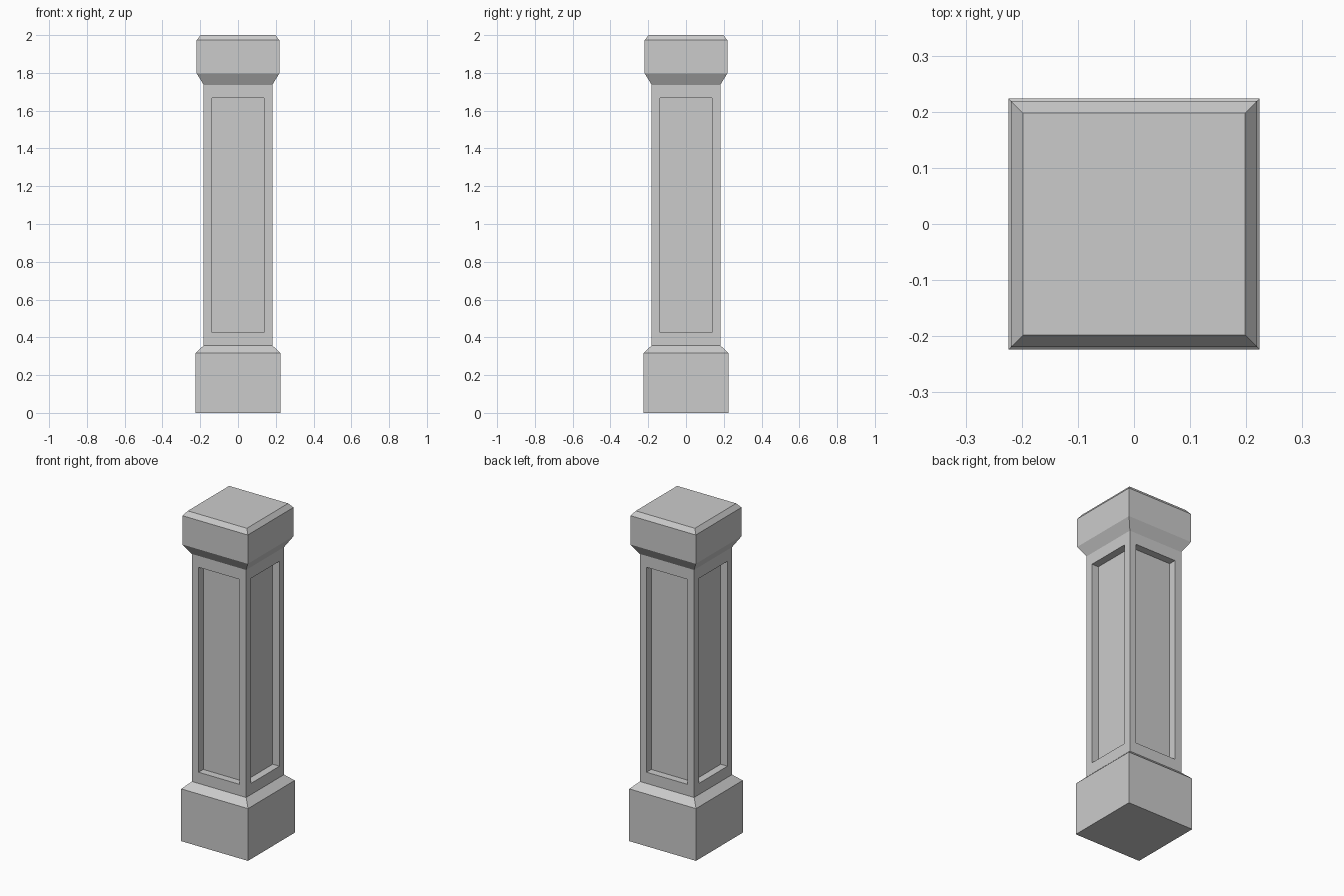
import bpy, bmesh

if "Cube" in bpy.data.objects:
    bpy.data.objects.remove(bpy.data.objects["Cube"])


def square_loft(name, profile, cap_bottom=False, cap_top=False, panel=None):
    """Stack square rings given as (half width, z); optionally sink a panel in each side."""
    bm = bmesh.new()
    rings = [[bm.verts.new((sx * h, sy * h, z))
              for sx, sy in ((-1, -1), (1, -1), (1, 1), (-1, 1))]
             for h, z in profile]
    sides = []
    for low, high in zip(rings, rings[1:]):
        for i in range(4):
            j = (i + 1) % 4
            sides.append(bm.faces.new((low[i], low[j], high[j], high[i])))
    if cap_bottom:
        bm.faces.new(rings[0][::-1])
    if cap_top:
        bm.faces.new(rings[-1])

    # Recessed panel: inset the side, set its height, then push it straight in
    if panel:
        margin, z_low, z_high, depth = panel
        bm.normal_update()
        for face in sides:
            normal = face.normal.copy()
            bmesh.ops.inset_individual(bm, faces=[face], thickness=margin)
            middle = (z_low + z_high) / 2
            for v in face.verts:
                v.co.z = z_low if v.co.z < middle else z_high
            floor = bmesh.ops.extrude_discrete_faces(bm, faces=[face])["faces"][0]
            for v in floor.verts:
                v.co -= normal * depth

    mesh = bpy.data.meshes.new(name)
    bm.to_mesh(mesh)
    bm.free()
    obj = bpy.data.objects.new(name, mesh)
    bpy.context.collection.objects.link(obj)
    return obj


# Plinth with a sloped shoulder
square_loft("base", [(0.224, 0), (0.224, 0.317), (0.182, 0.357)], cap_bottom=True)

# Shaft with a sunken panel on all four sides
square_loft("shaft", [(0.182, 0.357), (0.182, 1.737)],
            panel=(0.063, 0.425, 1.668, 0.045))

# Capital: flared underside, block, chamfered top
square_loft("capital", [(0.182, 1.737), (0.219, 1.798), (0.219, 1.973), (0.198, 2.0)],
            cap_top=True)
